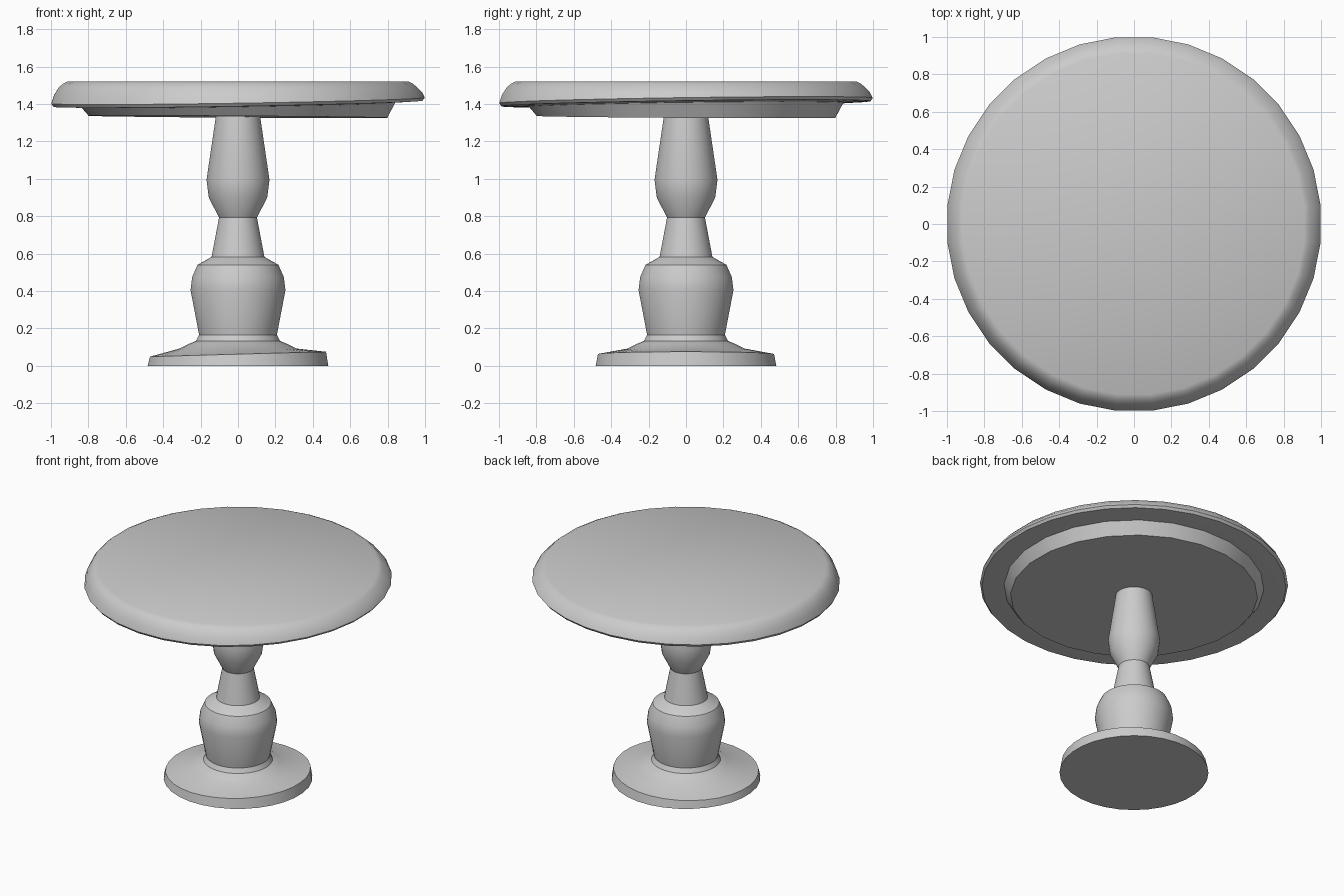
import bpy, bmesh, math

if "Cube" in bpy.data.objects:
    bpy.data.objects.remove(bpy.data.objects["Cube"])


def lathe(name, profile, sides, angle=35):
    """Spin (radius, z, x tilt, y tilt) rings into a closed solid, bottom to top."""
    bm = bmesh.new()
    rings = []
    for r, z, *tilt in profile:
        tx, ty = tilt or (0, 0)
        ring = []
        for i in range(sides):
            a = 2 * math.pi * (i + 0.5) / sides
            x, y = r * math.cos(a), r * math.sin(a)
            ring.append(bm.verts.new((x, y, z + tx * x + ty * y)))
        rings.append(ring)
    for low, high in zip(rings, rings[1:]):
        for i in range(sides):
            j = (i + 1) % sides
            bm.faces.new((low[i], low[j], high[j], high[i]))
    bm.faces.new(rings[0][::-1])
    bm.faces.new(rings[-1])
    mesh = bpy.data.meshes.new(name)
    bm.to_mesh(mesh)
    bm.free()
    ob = bpy.data.objects.new(name, mesh)
    bpy.context.collection.objects.link(ob)
    bpy.ops.object.select_all(action='DESELECT')
    ob.select_set(True)
    bpy.context.view_layer.objects.active = ob
    bpy.ops.object.shade_smooth_by_angle(angle=math.radians(angle))
    return ob


# Turned pedestal: slightly uneven foot, lower bulb, neck and upper bulb
lathe("pedestal", [
    (0.485, 0.0), (0.473, 0.062, 0.028, 0.0),
    (0.315, 0.092), (0.27, 0.115), (0.225, 0.133), (0.209, 0.165),
    (0.255, 0.405), (0.246, 0.475), (0.217, 0.54), (0.142, 0.582),
    (0.102, 0.792), (0.157, 0.9), (0.169, 0.995), (0.118, 1.34),
], 32, 30)

# Faceted apron under the table top
lathe("apron", [
    (0.805, 1.331, -0.007, -0.006), (0.85, 1.40, 0.014, 0.012),
], 24)

# Round table top with a rolled rim, its underside slightly out of level
lathe("table_top", [
    (0.85, 1.395, 0.016, 0.013), (0.99, 1.401, 0.017, 0.014),
    (1.003, 1.418, 0.016, 0.014), (0.988, 1.455, 0.008, 0.006),
    (0.965, 1.485), (0.942, 1.507), (0.915, 1.52),
], 32, 40)
